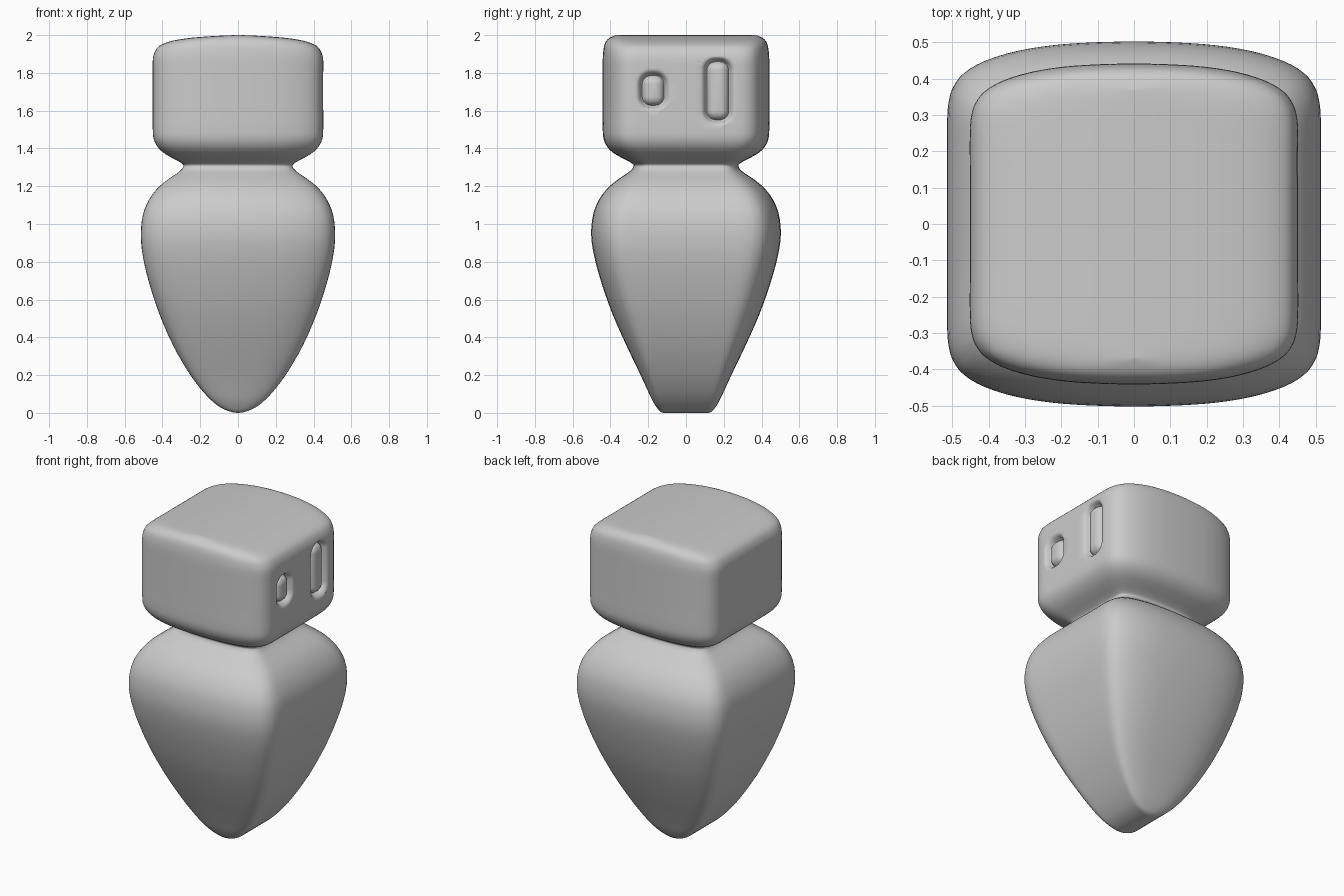
import bpy, bmesh, math

if "Cube" in bpy.data.objects:
    bpy.data.objects.remove(bpy.data.objects["Cube"])

# height, half width, half depth up the body, neck and head
ROWS = [(0, 0, .12), (.008, .045, .138), (.03, .095, .156), (.07, .145, .18),
        (.13, .2, .208), (.22, .265, .25), (.36, .345, .317), (.52, .415, .388),
        (.68, .468, .445), (.82, .502, .484), (.94, .514, .502), (1.05, .503, .492),
        (1.13, .47, .46), (1.19, .425, .415), (1.23, .378, .368), (1.26, .335, .325),
        (1.28, .308, .296), (1.298, .292, .281), (1.314, .29, .279), (1.332, .315, .304),
        (1.353, .355, .345), (1.378, .395, .387), (1.41, .427, .418), (1.45, .446, .436),
        (1.5, .451, .441), (1.6, .451, .441), (1.7, .451, .441), (1.8, .451, .441),
        (1.865, .451, .441), (1.905, .443, .439), (1.94, .42, .434), (1.965, .365, .425),
        (1.982, .28, .41), (1.993, .16, .39), (2, 0, .37)]
# quarter of the cross-section: flat sides, bowed front and back
QUARTER = [(1, 0), (1, .3), (1, .57), (.99, .68), (.965, .755), (.91, .827),
           (.80, .893), (.63, .947), (.43, .98), (.22, .995), (0, 1)]
STEPS = 3


def spline(p0, p1, p2, p3, t):
    return tuple(.5 * (2 * b + (c - a) * t + (2 * a - 5 * b + 4 * c - d) * t * t
                       + (3 * b - a - 3 * c + d) * t ** 3)
                 for a, b, c, d in zip(p0, p1, p2, p3))


def refine(pts):
    """Smooth curve through pts; the first and last are only guides."""
    out = []
    for i in range(1, len(pts) - 2):
        out += [spline(*pts[i - 1:i + 3], k / STEPS) for k in range(STEPS)]
    return out + [pts[-2]]


def loft(name, rings, cap=False):
    bm = bmesh.new()
    vs = [[bm.verts.new(p) for p in r] for r in rings]
    n = len(rings[0])
    for a, b in zip(vs, vs[1:]):
        for i in range(n):
            j = (i + 1) % n
            bm.faces.new((a[i], a[j], b[j], b[i]))
    if cap:
        bm.faces.new(vs[0][::-1])
        bm.faces.new(vs[-1])
    bmesh.ops.remove_doubles(bm, verts=bm.verts, dist=1e-5)
    bmesh.ops.recalc_face_normals(bm, faces=bm.faces)
    mesh = bpy.data.meshes.new(name)
    bm.to_mesh(mesh)
    bm.free()
    ob = bpy.data.objects.new(name, mesh)
    bpy.context.collection.objects.link(ob)
    return ob


# full cross-section loop from the quarter
q = refine([(1, -.3)] + QUARTER + [(-.22, .995)])
half = q + [(-x, y) for x, y in q[-2::-1]]
section = half + [(-x, -y) for x, y in half[1:-1]]


def ring(z, hx, hy):
    s = min(1, .45 + .55 * abs(hx) / .4)      # squarer corners near the ridges
    pts = []
    for x, y in section:
        a = abs(y)
        a = a * (1 - .43 * s) / .57 if a <= .57 else 1 - (1 - a) * s
        pts.append((x * hx, math.copysign(a, y) * hy, z))
    return pts


def mirrored(r):
    return (r[0], -r[1], r[2])


rows = refine([mirrored(ROWS[1])] + ROWS + [mirrored(ROWS[-2])])
body = loft("body_and_head", [ring(*r) for r in rows])


# inset pills in the right side of the head: soft rim, groove, raised centre
def slot_ring(x, y, z, hw, hh, r, grow):
    r, hw, hh = r + grow, hw + grow, hh + grow
    pts = []
    for k, (sy, sz) in enumerate([(1, 1), (-1, 1), (-1, -1), (1, -1)]):
        for i in range(7):
            a = math.pi / 2 * (k + i / 6)
            pts.append((x, y + sy * (hw - r) + r * math.cos(a),
                        z + sz * (hh - r) + r * math.sin(a)))
    return pts


DEPTHS = [(.446, -.04), (.444, -.03), (.439, -.018), (.431, -.008), (.420, -.002),
          (.413, .002), (.416, .006), (.428, .011), (.439, .017), (.447, .025),
          (.4515, .034), (.47, .036)]
for y, z, hw, hh in [(-.174, 1.707, .056, .077), (.168, 1.705, .056, .152)]:
    cutter = loft("slot_cutter", [slot_ring(x, y, z, hw, hh, .045, g)
                                  for x, g in DEPTHS], cap=True)
    cutter.hide_render = True
    mod = body.modifiers.new("slot", 'BOOLEAN')
    mod.operation = 'DIFFERENCE'
    mod.solver = 'EXACT'
    mod.object = cutter
    bpy.context.view_layer.objects.active = body
    bpy.ops.object.modifier_apply(modifier=mod.name)
    bpy.data.objects.remove(cutter)

bpy.ops.object.select_all(action='DESELECT')
body.select_set(True)
bpy.context.view_layer.objects.active = body
bpy.ops.object.shade_smooth_by_angle(angle=math.radians(50))
